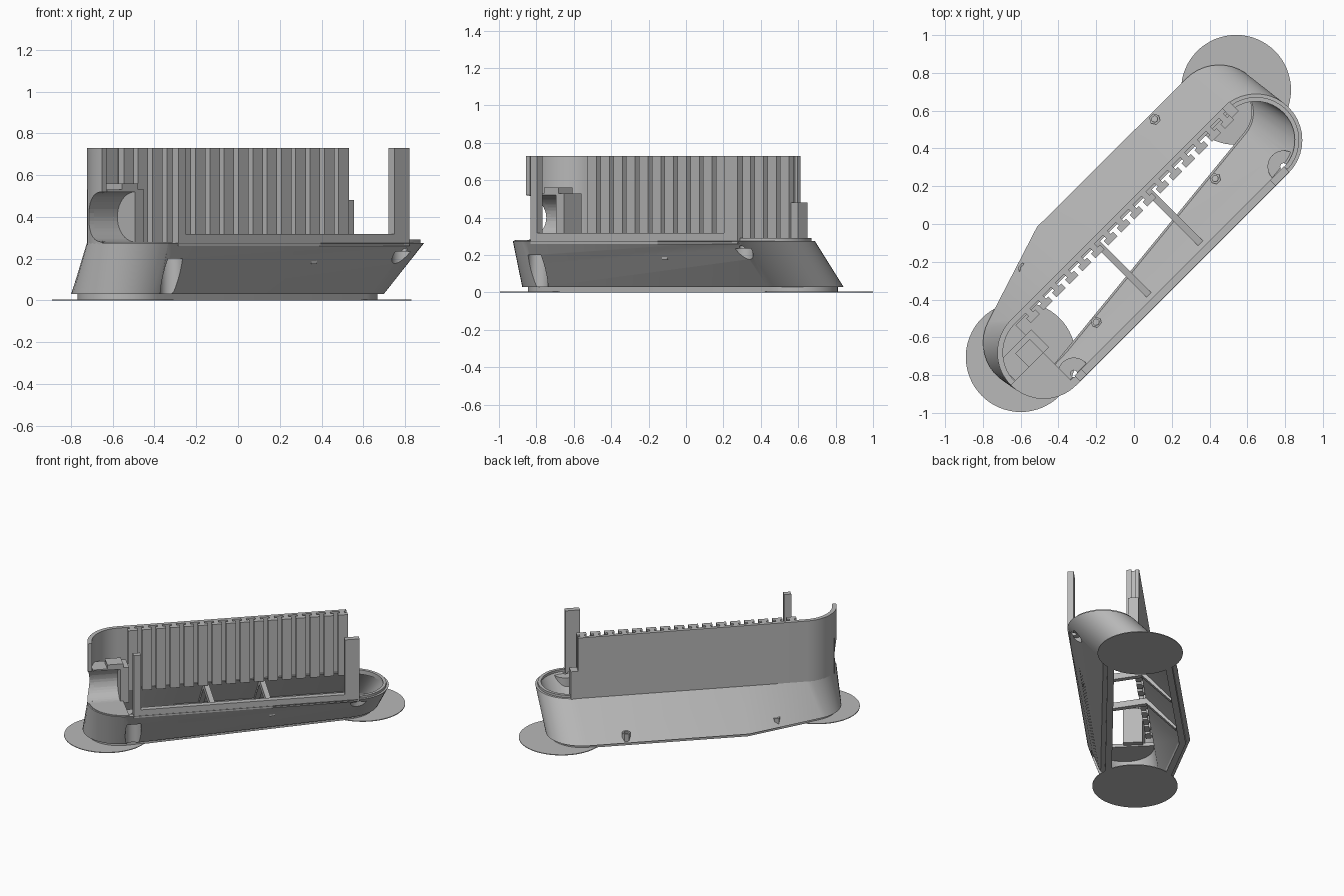
import bpy, bmesh
from math import radians, cos, sin, pi

cube = bpy.data.objects.get("Cube")
if cube:
    bpy.data.objects.remove(cube)

grey = bpy.data.materials.new("plain grey")
grey.use_nodes = True
COLOUR = (0.48, 0.48, 0.48, 1)
grey.diffuse_color = COLOUR
grey.node_tree.nodes["Principled BSDF"].inputs["Base Color"].default_value = COLOUR
TURN = radians(45)      # the body lies diagonally; parts are built along local x


def loft(name, rings, smooth=True):
    """Solid skin through rings of equal point count."""
    bm = bmesh.new()
    loops = [[bm.verts.new(p) for p in ring] for ring in rings]
    n = len(loops[0])
    for a, b in zip(loops, loops[1:]):
        for i in range(n):
            j = (i + 1) % n
            bm.faces.new((a[i], a[j], b[j], b[i]))
    bm.faces.new(loops[0])
    bm.faces.new(loops[-1])
    bmesh.ops.recalc_face_normals(bm, faces=bm.faces)
    mesh = bpy.data.meshes.new(name)
    bm.to_mesh(mesh)
    bm.free()
    mesh.materials.append(grey)
    ob = bpy.data.objects.new(name, mesh)
    ob.rotation_euler.z = TURN
    bpy.context.collection.objects.link(ob)
    if smooth:
        finish(ob)
    return ob


def finish(ob):
    bpy.ops.object.select_all(action='DESELECT')
    ob.select_set(True)
    bpy.context.view_layer.objects.active = ob
    bpy.ops.object.shade_smooth_by_angle(angle=radians(30))


def prism(name, pts, z0, z1):
    return loft(name, [[(x, y, z) for x, y in pts] for z in (z0, z1)])


def box(name, x0, x1, y0, y1, z0, z1):
    return prism(name, [(x0, y0), (x1, y0), (x1, y1), (x0, y1)], z0, z1)


def arc(cx, cy, r, a0, a1, n=20):
    steps = [radians(a0 + (a1 - a0) * i / n) for i in range(n + 1)]
    return [(cx + r * cos(a), cy + r * sin(a)) for a in steps]


def circle(cx, cy, r, n=32):
    return arc(cx, cy, r, 0, 360 - 360 / n, n - 1)


def cut(ob, tool):
    mod = ob.modifiers.new("cut", 'BOOLEAN')
    mod.operation = 'DIFFERENCE'
    mod.solver = 'EXACT'
    mod.object = tool
    bpy.context.view_layer.update()
    bpy.context.view_layer.objects.active = ob
    bpy.ops.object.modifier_apply(modifier=mod.name)
    bpy.data.objects.remove(tool)


def foot_ring(z, inset):
    """Lower outline, with a tapered corner on the back."""
    r = 0.247 - inset
    pts = arc(0.74, 0.102, r, -85, 90) + [(-0.375, 0.352 - inset)]
    pts += arc(-0.835, -0.054, r, 108, 275)
    return [(x, y, z) for x, y in pts]


def rim_ring(z, inset):
    """Upper outline, a plain rounded slot."""
    r = 0.245 - inset
    pts = arc(0.771, -0.143, r, -90, 90) + [(-0.375, 0.102 - inset)]
    pts += arc(-0.82, -0.143, r, 90, 270)
    return [(x, y, z) for x, y in pts]


# Leaning hollow base, keeping two screw bosses inside the front wall
base = loft("leaning_base", [foot_ring(0.03, 0), rim_ring(0.275, 0)], False)
hollow = loft("base_hollow", [foot_ring(-0.02, 0.075), foot_ring(0.03, 0.075),
                              rim_ring(0.275, 0.04), rim_ring(0.33, 0.04)], False)
SCREWS = ((-0.785, -0.335, 0.2), (0.775, -0.345, 0.235))
for x, y, top in SCREWS:
    cut(hollow, prism("boss_space", circle(x, y, 0.085), -0.1, 0.265))
cut(base, hollow)
for x, y, top in SCREWS:
    cut(base, prism("counterbore", circle(x, y, 0.055), -0.1, top))
    cut(base, prism("screw_hole", circle(x, y, 0.018, 16), -0.1, 0.4))
finish(base)

# Recessed skirt and the two thin round pads under the base
skirt = loft("bottom_skirt", [foot_ring(0.0, 0.03), foot_ring(0.04, 0.03)], False)
cut(skirt, loft("skirt_hollow", [foot_ring(-0.1, 0.075), foot_ring(0.1, 0.075)], False))
finish(skirt)
for side, x, y in (("left", 0.884, 0.12), ("right", -0.922, -0.074)):
    prism(side + "_round_pad", circle(x, y, 0.291, 64), 0, 0.005)

# Tall back wall curling round the end
tip = (-0.82, -0.143)
wall = prism("back_wall", [(0.765, 0.102)] + arc(*tip, 0.245, 90, 180)
             + arc(*tip, 0.215, 180, 90) + [(0.765, 0.078)], 0.265, 0.73)
box("wall_end_step", 0.76, 0.815, 0.03, 0.102, 0.265, 0.48)

# Row of T-shaped ribs on the inside of the wall
half = [(0.017, 0.085), (0.017, 0.05), (0.034, 0.05), (0.034, 0.015)]
shape = half + [(-x, y) for x, y in reversed(half)]
ribs = prism("wall_ribs", [(x + 0.731, y) for x, y in shape], 0.275, 0.73)
rows = ribs.modifiers.new("row", 'ARRAY')
rows.count = 16
rows.use_relative_offset = False
rows.use_constant_offset = True
rows.constant_offset_displace = (-0.097, 0, 0)

# Socket block with a round channel through the end
socket = box("socket_block", -1.03, -0.78, -0.143, -0.01, 0.265, 0.53)
for ob in (socket, wall):
    ring = [(tip[1] + 0.12 * cos(a), 0.4 + 0.12 * sin(a))
            for a in (2 * pi * i / 40 for i in range(40))]
    cut(ob, loft("channel", [[(x, y, z) for y, z in ring] for x in (-1.2, -0.84)], False))
    finish(ob)
box("socket_ledge", -0.93, -0.82, -0.143, -0.04, 0.53, 0.56)

# Deck over the socket end
prism("end_deck", arc(*tip, 0.235, 90, 270), 0.255, 0.28)

# Open front frame: sill and two posts
box("front_sill", -0.79, 0.775, -0.386, -0.345, 0.26, 0.318)
box("right_front_post", -0.79, -0.74, -0.386, -0.345, 0.26, 0.73)
box("left_front_post", 0.673, 0.775, -0.386, -0.345, 0.26, 0.73)

# Raised lip round the open end
prism("end_lip", arc(0.771, -0.143, 0.228, -88, 90)
      + arc(0.771, -0.143, 0.205, 90, -88), 0.26, 0.292)

# Bent cross braces inside the base
for name, x in (("left_brace", 0.177), ("right_brace", -0.21)):
    path = [(-0.34, 0.22), (0.07, 0.27), (0.27, 0.06)]
    outline = path + [(y, z - 0.045) for y, z in reversed(path)]
    loft(name, [[(x + s, y, z) for y, z in outline] for s in (-0.018, 0.018)])

# Small screw nubs low on the walls
for i, (x, y) in enumerate(((0.47, 0.315), (-0.58, 0.247), (0.474, -0.134), (-0.509, -0.226))):
    nub = prism("screw_nub_%d" % (i + 1), circle(x, y, 0.03, 6), 0.03, 0.095)
    cut(nub, prism("nub_hole", circle(x, y, 0.016, 16), 0, 0.2))
